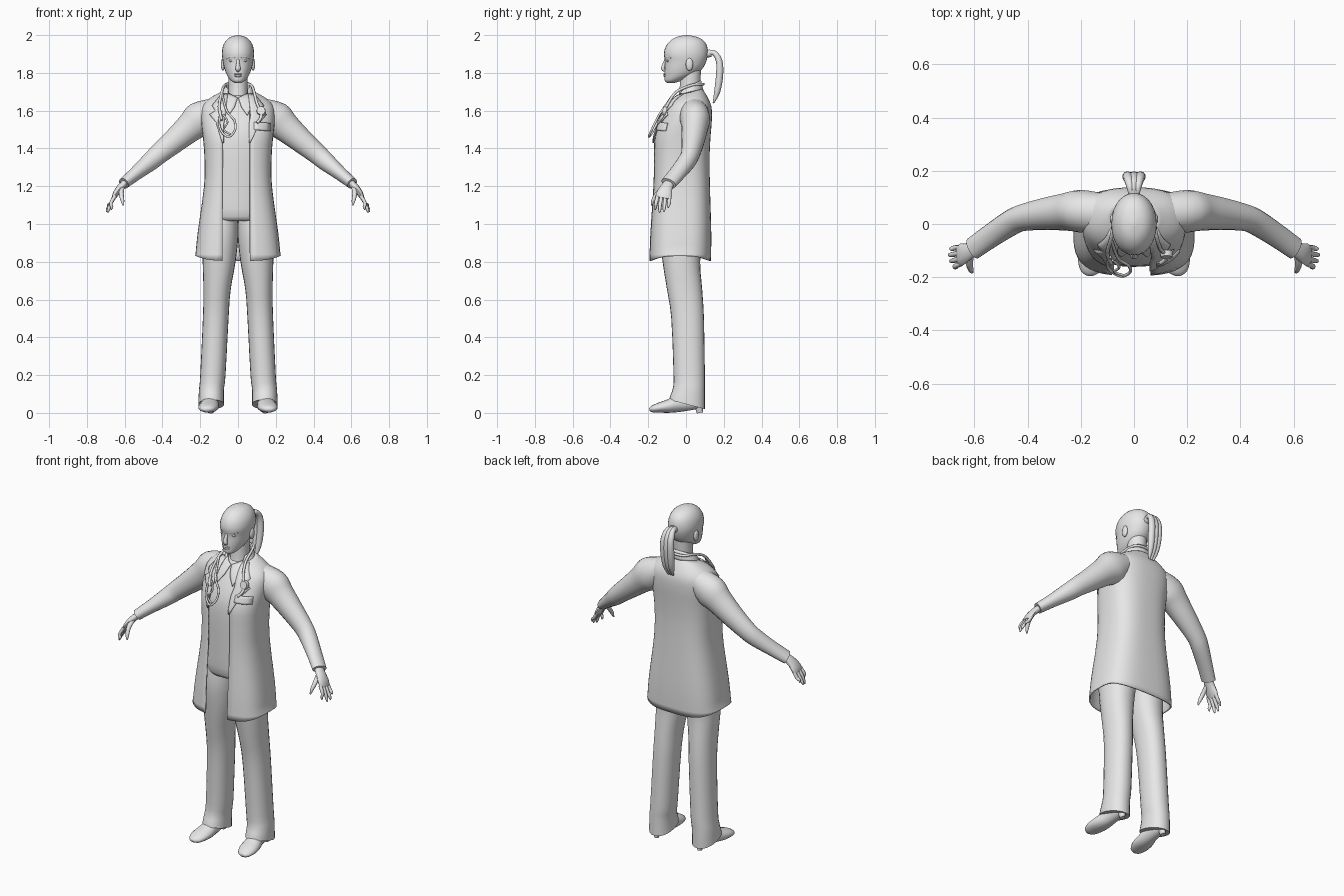
import bpy, bmesh, math
from mathutils import Vector, Matrix
from mathutils.bvhtree import BVHTree

grey = bpy.data.materials.new("plain_grey")
grey.diffuse_color = (0.8, 0.8, 0.8, 1)


def add(name, verts, faces, thick=0):
    """Make a mesh object with consistent normals."""
    me = bpy.data.meshes.new(name)
    bm = bmesh.new()
    vs = [bm.verts.new(v) for v in verts]
    for f in faces:
        bm.faces.new([vs[i] for i in f])
    bmesh.ops.recalc_face_normals(bm, faces=bm.faces)
    bm.to_mesh(me)
    bm.free()
    me.materials.append(grey)
    ob = bpy.data.objects.new(name, me)
    bpy.context.collection.objects.link(ob)
    if thick:
        mod = ob.modifiers.new("thickness", "SOLIDIFY")
        mod.thickness = thick
    return ob


def smooth(rows, k=3):
    """Catmull-Rom interpolation of rows of numbers."""
    out, last = [], len(rows) - 1
    for i in range(last):
        a, b, c, d = (rows[min(max(j, 0), last)] for j in (i - 1, i, i + 1, i + 2))
        for s in range(k):
            t = s / k
            out.append(tuple(q + t / 2 * (r - p + t * (2 * p - 5 * q + 4 * r - w + t * (3 * (q - r) + w - p)))
                             for p, q, r, w in zip(a, b, c, d)))
    return out + [tuple(rows[-1])]


def skin(rings, closed=True, caps=True):
    n, m = len(rings[0]), len(rings)
    verts = [p for r in rings for p in r]
    faces = [(i * n + j, i * n + (j + 1) % n, (i + 1) * n + (j + 1) % n, (i + 1) * n + j)
             for i in range(m - 1) for j in range(n if closed else n - 1)]
    if closed and caps:
        faces += [tuple(range(n)), tuple(range((m - 1) * n, m * n))]
    return verts, faces


def power(v, e):
    return math.copysign(abs(v) ** e, v)


def stack(rows, n=28, gap=None, hem=0):
    """Horizontal rings: z, centre x, half width, front y, back y, squareness, tilt."""
    rings = []
    for k, (z, cx, rx, yf, yb, p, tilt) in enumerate(smooth(rows)):
        a, b, m = 0, 2 * math.pi, n
        if gap:
            a = math.asin(min(1, gap[1] / rx) ** (p / 2))
            b -= math.asin(min(1, gap[0] / rx) ** (p / 2))
            m = n - 1
        ring = []
        for j in range(n):
            t = a + (b - a) * j / m
            x, y = power(math.sin(t), 2 / p), -power(math.cos(t), 2 / p)
            lift = hem * x ** 4 if k == 0 else 0
            ring.append((cx + rx * x, (yf + yb) / 2 + (yb - yf) / 2 * y, z + tilt * y + lift))
        rings.append(ring)
    return rings


def tube(name, rows, n=12, ref=(0, 1, 0), k=3):
    """Sweep an ellipse along a path: x, y, z, radius across, radius along ref."""
    rows = smooth(rows, k)
    pts = [Vector(r[:3]) for r in rows]
    rings = []
    for i, r in enumerate(rows):
        t = (pts[min(i + 1, len(pts) - 1)] - pts[max(i - 1, 0)]).normalized()
        a = t.cross(Vector(ref)).normalized()
        b = a.cross(t)
        rings.append([pts[i] + a * r[3] * math.cos(2 * math.pi * j / n) + b * r[4] * math.sin(2 * math.pi * j / n)
                      for j in range(n)])
    return add(name, *skin(rings))


def ball(name, loc, size):
    ob = add(name, [], [])
    bm = bmesh.new()
    bmesh.ops.create_uvsphere(bm, u_segments=14, v_segments=8, radius=1,
                              matrix=Matrix.Translation(loc) @ Matrix.Diagonal((*size, 1)))
    bm.to_mesh(ob.data)
    bm.free()


# Open coat body
coat = [(.805, 0, .228, -.195, .132, 3, 0), (.95, 0, .214, -.19, .134, 3, 0),
        (1.2, 0, .18, -.175, .127, 2.9, 0), (1.35, 0, .178, -.172, .125, 2.8, 0),
        (1.46, 0, .186, -.168, .13, 2.7, 0), (1.55, 0, .195, -.135, .137, 2.6, 0),
        (1.62, 0, .19, -.1, .135, 2.5, 0), (1.665, 0, .15, -.07, .115, 2.3, .005),
        (1.7, 0, .085, -.045, .088, 2, .015)]
add("coat", *skin(stack(coat, 41, (.083, .063), .028), closed=False), thick=.008)
surface = BVHTree.FromPolygons(*skin(stack(coat, 40)))

# Standing coat collar
collar = [(1.69, 0, .088, -.06, .092, 2, .02), (1.735, 0, .07, -.035, .08, 2, .025)]
add("coat_collar", *skin(stack(collar, 29, (.055, .055)), closed=False), thick=.008)

# Shirt, neck and head
add("shirt", *skin(stack([
    (1.015, 0, .13, -.12, .08, 2.4, 0), (1.04, 0, .158, -.152, .1, 2.5, 0),
    (1.2, 0, .155, -.158, .1, 2.5, 0), (1.42, 0, .165, -.16, .1, 2.5, 0),
    (1.52, 0, .16, -.14, .1, 2.4, 0), (1.61, 0, .13, -.095, .1, 2.2, 0),
    (1.66, 0, .085, -.06, .085, 2, 0), (1.69, 0, .06, -.04, .08, 2, .01)])))
add("neck", *skin(stack([(1.62, 0, .06, -.055, .09, 2, 0), (1.7, 0, .05, -.035, .075, 2, 0),
                         (1.82, 0, .052, -.03, .08, 2, 0)])))
add("head", *skin(stack([
    (1.747, 0, .016, -.1, -.06, 2, 0), (1.758, 0, .036, -.112, -.025, 2, 0),
    (1.785, 0, .057, -.114, .04, 2, 0), (1.82, 0, .071, -.113, .085, 2.1, 0),
    (1.86, 0, .08, -.111, .107, 2.1, 0), (1.9, 0, .085, -.117, .116, 2.1, 0),
    (1.94, 0, .08, -.107, .112, 2, 0), (1.97, 0, .064, -.083, .094, 2, 0),
    (1.99, 0, .04, -.05, .06, 2, 0), (2.0, 0, .006, -.006, .012, 2, 0)])))

# Facial features
tube("nose", [(0, -.108, 1.872, .006, .007), (0, -.117, 1.845, .008, .01),
              (0, -.122, 1.822, .01, .014), (0, -.112, 1.81, .006, .01)], ref=(1, 0, 0))
ball("upper_lip", (0, -.112, 1.793), (.022, .008, .005))
ball("lower_lip", (0, -.112, 1.784), (.019, .008, .006))
for s in (-1, 1):
    ball("eye", (s * .035, -.096, 1.864), (.014, .008, .006))
    tube("brow", [(s * .016, -.108, 1.88, .005, .006), (s * .038, -.1, 1.886, .005, .006),
                  (s * .06, -.08, 1.878, .003, .004)], n=8, ref=(0, 0, 1))
    ball("ear", (s * .08, .018, 1.845), (.011, .02, .034))

# Ponytail of three strands with a tie
for dx in (-.02, 0, .02):
    tube("ponytail_strand", [(dx * .4, .1, 1.9, .012, .01), (dx * .8, .145, 1.908, .014, .014),
                             (dx * 1.1, .175, 1.865, .017, .019), (dx * 1.2, .178, 1.79, .019, .02),
                             (dx, .165, 1.7, .016, .017), (dx * .7, .145, 1.64, .004, .006)],
         n=10, ref=(1, 0, 0))
tube("hair_tie", [(0, .11, 1.9, .02, .023), (0, .132, 1.905, .02, .023)], ref=(1, 0, 0), k=1)


def drape(x, z, off):
    """Point on the coat front, lifted by off."""
    hit = surface.ray_cast(Vector((x, -1, z)), Vector((0, 1, 0)))[0]
    return (x, (hit.y if hit else -.03) - off, z)


def flap(name, inner, outer, off, k=4):
    """Draped strip between two outlines."""
    rows = []
    for i in range(len(inner) - 1):
        for s in range(k + (i == len(inner) - 2)):
            t = s / k
            a, b = (Vector(e[i]).lerp(Vector(e[i + 1]), t) for e in (inner, outer))
            rows.append([drape(*a.lerp(b, u / 4), off) for u in range(5)])
    add(name, *skin(rows, closed=False), thick=.005)


for s in (-1, 1):
    w = -.018 if s < 0 else 0
    # Notched lapel and shirt collar point
    flap("lapel",
         [(s * (.058 - w), 1.43), (s * (.058 - w), 1.53), (s * .066, 1.575), (s * .064, 1.6),
          (s * .062, 1.63), (s * .055, 1.69)],
         [(s * (.066 - w), 1.43), (s * .118, 1.54), (s * .152, 1.58), (s * .122, 1.6),
          (s * .138, 1.628), (s * .088, 1.69)], .01)
    flap("shirt_collar", [(s * .002, 1.67), (s * .018, 1.62), (s * .05, 1.575)],
         [(s * .055, 1.695), (s * .07, 1.65), (s * .062, 1.6)], .004)

    # Sleeve with a slightly flared cuff
    tube("sleeve", [(s * .12, .04, 1.6, .07, .075), (s * .2, .048, 1.555, .094, .08),
                    (s * .255, .046, 1.51, .078, .071), (s * .34, .037, 1.437, .064, .06),
                    (s * .42, .023, 1.37, .054, .05), (s * .465, .003, 1.33, .049, .048),
                    (s * .54, -.046, 1.268, .037, .045), (s * .605, -.092, 1.215, .03, .043)], n=20)

    # Hand: palm, fingers, thumb
    tube("palm", [(s * .59, -.083, 1.226, .018, .026), (s * .625, -.105, 1.19, .019, .034),
                  (s * .648, -.115, 1.158, .016, .042), (s * .66, -.12, 1.135, .01, .038)])
    for i, (tx, tz) in enumerate(((.672, 1.075), (.69, 1.06), (.695, 1.064), (.69, 1.085))):
        y = -.15 + .021 * i
        tube("finger", [(s * .65, y, 1.15, .01, .01), (s * .673, y - .009 + .002 * i, 1.11, .009, .01),
                        (s * (tx - .004), y - .012 + .002 * i, tz + .015, .008, .008),
                        (s * tx, y - .013 + .002 * i, tz, .003, .003)], n=8)
    tube("thumb", [(s * .615, -.115, 1.195, .012, .014), (s * .618, -.152, 1.16, .012, .013),
                   (s * .612, -.174, 1.125, .01, .01), (s * .607, -.182, 1.098, .003, .004)],
         n=8, ref=(1, 0, 0))

    # Trouser leg, hem dropping towards the heel
    add("trouser_leg", *skin(stack([
        (.045, s * .142, .068, -.09, .1, 2.2, -.025), (.08, s * .142, .067, -.082, .1, 2.2, -.015),
        (.13, s * .14, .066, -.07, .1, 2.2, 0), (.2, s * .133, .067, -.066, .1, 2.2, 0),
        (.5, s * .118, .068, -.078, .095, 2.2, 0), (.65, s * .111, .072, -.1, .086, 2.2, 0),
        (.8, s * .1, .087, -.124, .075, 2.2, 0), (.95, s * .092, .094, -.14, .09, 2.2, 0),
        (1.08, s * .085, .08, -.13, .09, 2.2, 0)], 24)))

    # Pointed shoe with a small heel
    tube("shoe", [(s * .142, .088, .065, .02, .02), (s * .143, .06, .058, .036, .033),
                  (s * .145, -.03, .05, .044, .042), (s * .153, -.09, .036, .036, .052),
                  (s * .16, -.14, .028, .027, .051), (s * .165, -.178, .02, .018, .036),
                  (s * .166, -.193, .016, .008, .014)], n=16, ref=(1, 0, 0))
    tube("shoe_heel", [(s * .143, .065, .05, .024, .026), (s * .143, .074, 0, .012, .016)], k=2)

# Stethoscope: neck band, hanging loop and chest piece
def cord(name, pts, r=.0075):
    tube(name, [(*p, r, r) for p in pts], n=8, ref=(.35, .25, .9), k=5)


cord("stethoscope_band", [drape(-.085, 1.55, .02), drape(-.1, 1.62, .02), (-.085, -.05, 1.7),
                          (-.07, .03, 1.735), (-.04, .085, 1.74), (.04, .085, 1.74), (.07, .03, 1.735),
                          (.085, -.05, 1.7), drape(.1, 1.64, .02), drape(.12, 1.6, .018)])
cord("stethoscope_loop", [drape(-.09, 1.6, .02), drape(-.1, 1.53, .022), drape(-.08, 1.48, .025),
                          drape(-.045, 1.463, .03), drape(-.015, 1.5, .025), drape(-.02, 1.55, .022),
                          drape(-.06, 1.6, .02), (-.085, -.06, 1.69)], .006)
cord("stethoscope_ear_tube", [drape(-.08, 1.58, .02), drape(-.055, 1.54, .025), drape(-.075, 1.5, .028),
                              drape(-.04, 1.475, .03)], .005)
c = drape(.122, 1.595, 0)
tube("chest_piece", [(c[0], c[1] - .008, c[2], .025, .025), (c[0], c[1] - .028, c[2] + .006, .022, .022)],
     n=18, ref=(1, 0, 0), k=1)
cord("chest_piece_stem", [(c[0], c[1] - .018, c[2] - .01), drape(.12, 1.56, .018), drape(.1, 1.535, .015)], .008)

# Name badge on the chest pocket
flap("badge", [(.085, 1.5), (.085, 1.54)], [(.172, 1.492), (.172, 1.535)], .012)

# Shading
for ob in bpy.context.scene.objects:
    ob.select_set(True)
    bpy.context.view_layer.objects.active = ob
bpy.ops.object.shade_smooth_by_angle(angle=math.radians(50))
